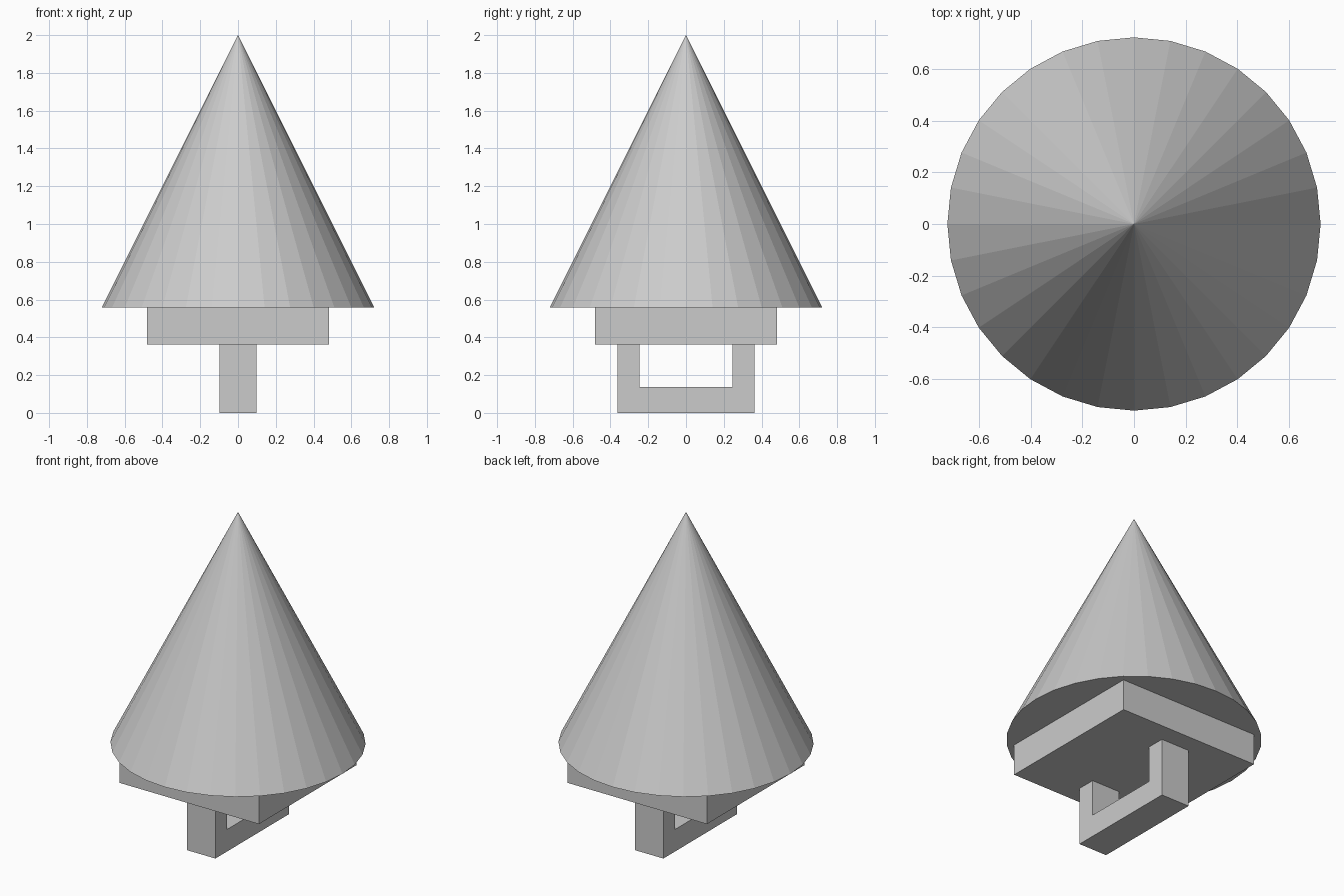
import bpy, bmesh
from mathutils import Matrix

if "Cube" in bpy.data.objects:
    bpy.data.objects.remove(bpy.data.objects["Cube"])

SLAB_Z, CONE_Z, TOP_Z = 0.363, 0.557, 2.0


def add_object(name, bm):
    bmesh.ops.recalc_face_normals(bm, faces=bm.faces)
    mesh = bpy.data.meshes.new(name)
    bm.to_mesh(mesh)
    bm.free()
    obj = bpy.data.objects.new(name, mesh)
    bpy.context.collection.objects.link(obj)
    return obj


# Faceted cone
bm = bmesh.new()
bmesh.ops.create_cone(bm, cap_ends=True, segments=32, radius1=0.722, radius2=0,
                      depth=TOP_Z - CONE_Z,
                      matrix=Matrix.Translation((0, 0, (TOP_Z + CONE_Z) / 2)))
bmesh.ops.remove_doubles(bm, verts=bm.verts, dist=1e-5)
add_object("cone", bm)

# Square slab under the cone
bm = bmesh.new()
bmesh.ops.create_cube(bm, size=1,
                      matrix=Matrix.Translation((0, 0, (SLAB_Z + CONE_Z) / 2))
                      @ Matrix.Diagonal((0.963, 0.963, CONE_Z - SLAB_Z, 1)))
add_object("base_slab", bm)

# U-shaped loop: half profile in y/z, mirrored, then extruded along x
half = [(0.363, 0), (0.363, SLAB_Z), (0.247, SLAB_Z), (0.247, 0.138)]
profile = half + [(-y, z) for y, z in reversed(half)]
bm = bmesh.new()
face = bm.faces.new([bm.verts.new((-0.098, y, z)) for y, z in profile])
side = bmesh.ops.extrude_face_region(bm, geom=[face], use_keep_orig=True)
bmesh.ops.translate(bm, vec=(0.196, 0, 0),
                    verts=[v for v in side["geom"] if isinstance(v, bmesh.types.BMVert)])
add_object("hanging_loop", bm)
